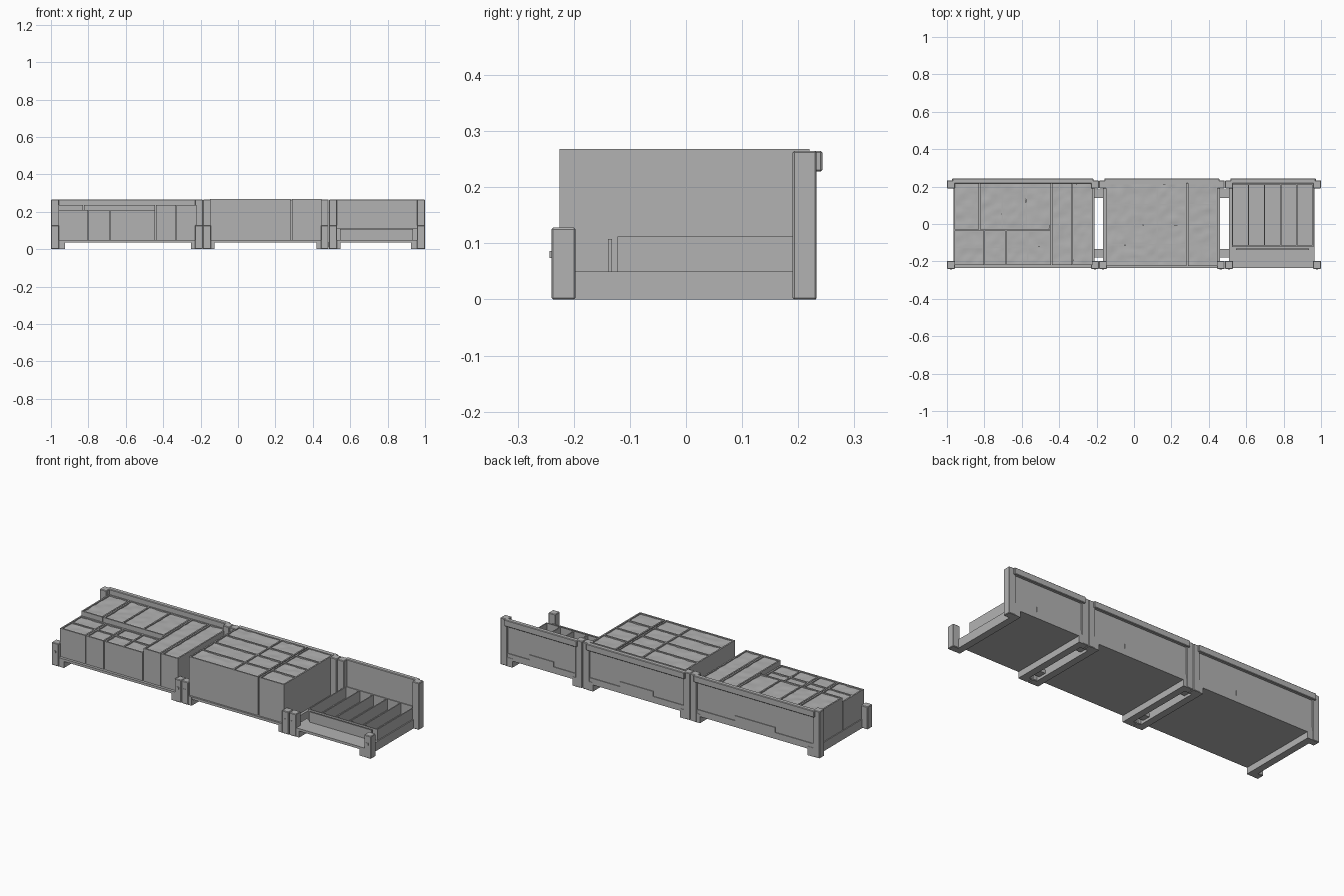
import bpy, bmesh, random
from mathutils import Vector, noise

if "Cube" in bpy.data.objects:
    bpy.data.objects.remove(bpy.data.objects["Cube"])

random.seed(4)
grey = bpy.data.materials.new("plain grey")
grey.diffuse_color = (0.45, 0.45, 0.45, 1)
grey.use_nodes = True
grey.node_tree.nodes["Principled BSDF"].inputs["Base Color"].default_value = grey.diffuse_color


def finish(name, bm):
    me = bpy.data.meshes.new(name)
    bm.to_mesh(me)
    bm.free()
    me.materials.append(grey)
    ob = bpy.data.objects.new(name, me)
    bpy.context.collection.objects.link(ob)
    return ob


def add_box(bm, x0, x1, y0, y1, z0, z1):
    vs = bmesh.ops.create_cube(bm, size=1)["verts"]
    for v in vs:
        v.co = Vector(((x0 + x1) / 2 + v.co.x * (x1 - x0),
                       (y0 + y1) / 2 + v.co.y * (y1 - y0),
                       (z0 + z1) / 2 + v.co.z * (z1 - z0)))


def box(name, *dims, bevel=0):
    bm = bmesh.new()
    add_box(bm, *dims)
    ob = finish(name, bm)
    if bevel:
        m = ob.modifiers.new("bevel", "BEVEL")
        m.width = bevel
        m.segments = 1
    return ob


def filled_bin(name, x0, x1, y0, y1, top, xs=(), ys=()):
    """Closed crate with thin raised rims and lumpy contents in each cell."""
    t = 0.004
    bm = bmesh.new()
    add_box(bm, x0, x1, y0, y1, 0.05, top - 0.016)
    for x in (x0 + t, *xs, x1 - t):
        add_box(bm, x - t, x + t, y0, y1, top - 0.017, top)
    for y in (y0 + t, *ys, y1 - t):
        add_box(bm, x0, x1, y - t, y + t, top - 0.017, top)
    finish(name, bm)
    # lumpy contents surface
    bm = bmesh.new()
    nx, ny = max(4, int((x1 - x0) / 0.016)), max(4, int((y1 - y0) / 0.016))
    bmesh.ops.create_grid(bm, x_segments=nx, y_segments=ny, size=0.5)
    for v in bm.verts:
        x = (x0 + x1) / 2 + v.co.x * (x1 - x0 - t)
        y = (y0 + y1) / 2 + v.co.y * (y1 - y0 - t)
        z = top - 0.006 + 0.004 * noise.noise(Vector((x * 28, y * 28, top)))
        v.co = (x, y, z)
    ob = finish(name + "_contents", bm)
    for p in ob.data.polygons:
        p.use_smooth = True


# Each module: base range, left post range, right post range
modules = {
    "left": (-0.965, -0.21, (-1.0, -0.957), (-0.23, -0.188)),
    "middle": (-0.165, 0.46, (-0.187, -0.145), (0.443, 0.485)),
    "right": (0.508, 0.965, (0.487, 0.53), (0.957, 1.0)),
}
for side, (a, b, pl, pr) in modules.items():
    box(side + "_floor", a, b, -0.235, 0.225, 0.036, 0.05)
    # foot bars running front to back
    for tag, f0, f1 in (("left", a, a + 0.04), ("right", b - 0.04, b)):
        box(f"{side}_{tag}_foot_bar", f0, f1, -0.236, 0.232, 0, 0.05)
    # short front posts and tall back posts
    for tag, p in (("left", pl), ("right", pr)):
        box(f"{side}_{tag}_front_post", *p, -0.24, -0.197, 0, 0.128, bevel=0.003)
        box(f"{side}_{tag}_back_post", *p, 0.19, 0.233, 0, 0.265, bevel=0.003)
    # back wall: recessed panel, top rail, bottom planks
    w0, w1 = pl[1] - 0.015, pr[0] + 0.015
    box(side + "_back_panel", w0, w1, 0.216, 0.226, 0.036, 0.262)
    box(side + "_top_rail", pl[0] + 0.028, pr[1] - 0.028, 0.217, 0.243, 0.228, 0.265, bevel=0.003)
    c, h = (w0 + w1) / 2, (w1 - w0) / 6
    box(side + "_bottom_plank", w0, w1, 0.216, 0.23, 0.036, 0.072)
    box(side + "_middle_plank", c - h, c + h, 0.216, 0.23, 0.072, 0.1)

# Brackets joining neighbouring modules
for n, (x0, x1) in {"first": (-0.215, -0.16), "second": (0.455, 0.513)}.items():
    for tag, y0, y1 in (("front", -0.18, -0.133), ("back", 0.138, 0.185)):
        box(f"{n}_{tag}_joint_bracket", x0, x1, y0, y1, 0.015, 0.035)

# Small bolts on post faces
for i, x in enumerate((-0.978, -0.208, -0.166, 0.464, 0.508, 0.978)):
    box(f"front_bolt_{i}", x - 0.006, x + 0.006, -0.243, -0.235, 0.074, 0.086)

# Left module: row of back bins, two full depth bins, double row of front bins
filled_bin("left_back_bin_a", -0.96, -0.828, -0.03, 0.22, 0.235)
filled_bin("left_back_bin_b", -0.824, -0.443, -0.03, 0.22, 0.235, xs=(-0.705, -0.575))
filled_bin("left_deep_bin_a", -0.439, -0.332, -0.22, 0.22, 0.235)
filled_bin("left_deep_bin_b", -0.328, -0.222, -0.22, 0.22, 0.235)
filled_bin("left_front_bin_a", -0.96, -0.802, -0.22, -0.034, 0.21, ys=(-0.125,))
filled_bin("left_front_bin_b", -0.798, -0.687, -0.22, -0.034, 0.21, ys=(-0.125,))
filled_bin("left_front_bin_c", -0.683, -0.443, -0.22, -0.034, 0.21, xs=(-0.567,), ys=(-0.125,))

# Middle module: tall bins in a grid
rows = (-0.112, -0.003, 0.103)
filled_bin("middle_wide_bin", -0.15, 0.282, -0.225, 0.22, 0.268, xs=(0.124,), ys=rows)
filled_bin("middle_narrow_bin", 0.288, 0.446, -0.225, 0.22, 0.268, ys=rows)

# Right module: open tray with dividers and a loose front plate
bm = bmesh.new()
for i in range(6):
    x = 0.527 + i * 0.0858
    add_box(bm, x - 0.003, x + 0.003, -0.122, 0.217, 0.05, 0.112)
add_box(bm, 0.524, 0.959, -0.122, -0.116, 0.05, 0.112)
add_box(bm, 0.524, 0.959, 0.211, 0.217, 0.05, 0.112)
finish("right_divided_tray", bm)
box("right_front_plate", 0.545, 0.935, -0.139, -0.132, 0.05, 0.108)
